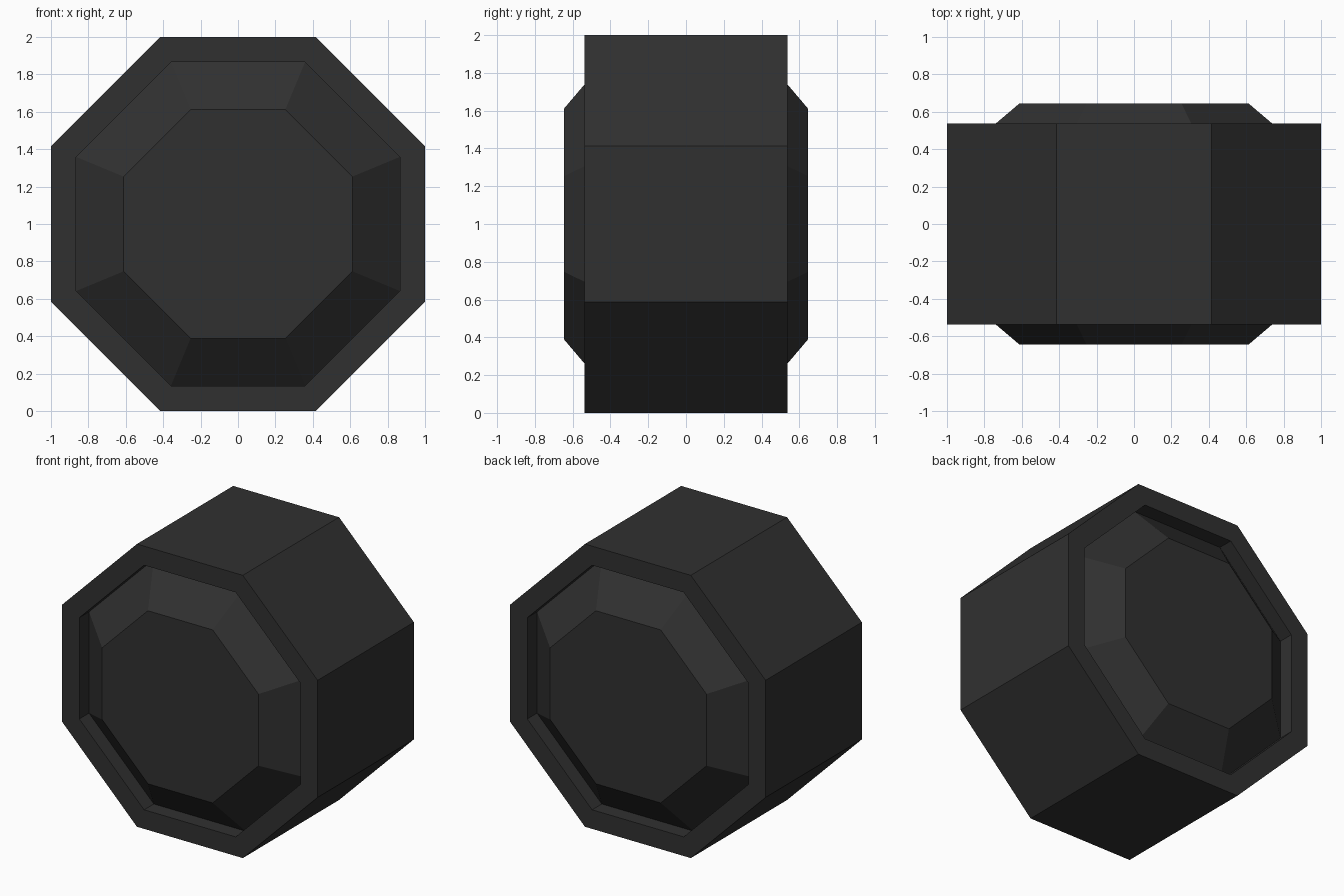
import bpy, bmesh, math

if "Cube" in bpy.data.objects:
    bpy.data.objects.remove(bpy.data.objects["Cube"])

SIDES = 8
CENTRE_Z = 1.0

rubber = bpy.data.materials.new("dark_grey")
rubber.diffuse_color = (0.03, 0.03, 0.03, 1.0)
rubber.use_nodes = True
rubber.node_tree.nodes["Principled BSDF"].inputs["Base Color"].default_value = rubber.diffuse_color

# Cross-section from front hub to back hub: (flat-to-centre distance, y)
half = [(0.612, -0.645), (0.865, -0.43), (0.865, -0.538), (1.0, -0.538)]
profile = half + [(r, -y) for r, y in reversed(half)]

bm = bmesh.new()


def ring(apothem, y):
    """Octagon with flat sides up, down, left and right."""
    r = apothem / math.cos(math.pi / SIDES)
    angles = [(i + 0.5) * 2 * math.pi / SIDES for i in range(SIDES)]
    return [bm.verts.new((r * math.cos(a), y, CENTRE_Z + r * math.sin(a))) for a in angles]


# Wheel: tread, rim, groove and raised hub on both sides
rings = [ring(*p) for p in profile]
for a, b in zip(rings, rings[1:]):
    for i in range(SIDES):
        j = (i + 1) % SIDES
        bm.faces.new((a[i], a[j], b[j], b[i]))
bm.faces.new(rings[0])
bm.faces.new(rings[-1])
bmesh.ops.recalc_face_normals(bm, faces=bm.faces)

mesh = bpy.data.meshes.new("wheel")
bm.to_mesh(mesh)
bm.free()
mesh.materials.append(rubber)
wheel = bpy.data.objects.new("wheel", mesh)
bpy.context.collection.objects.link(wheel)
